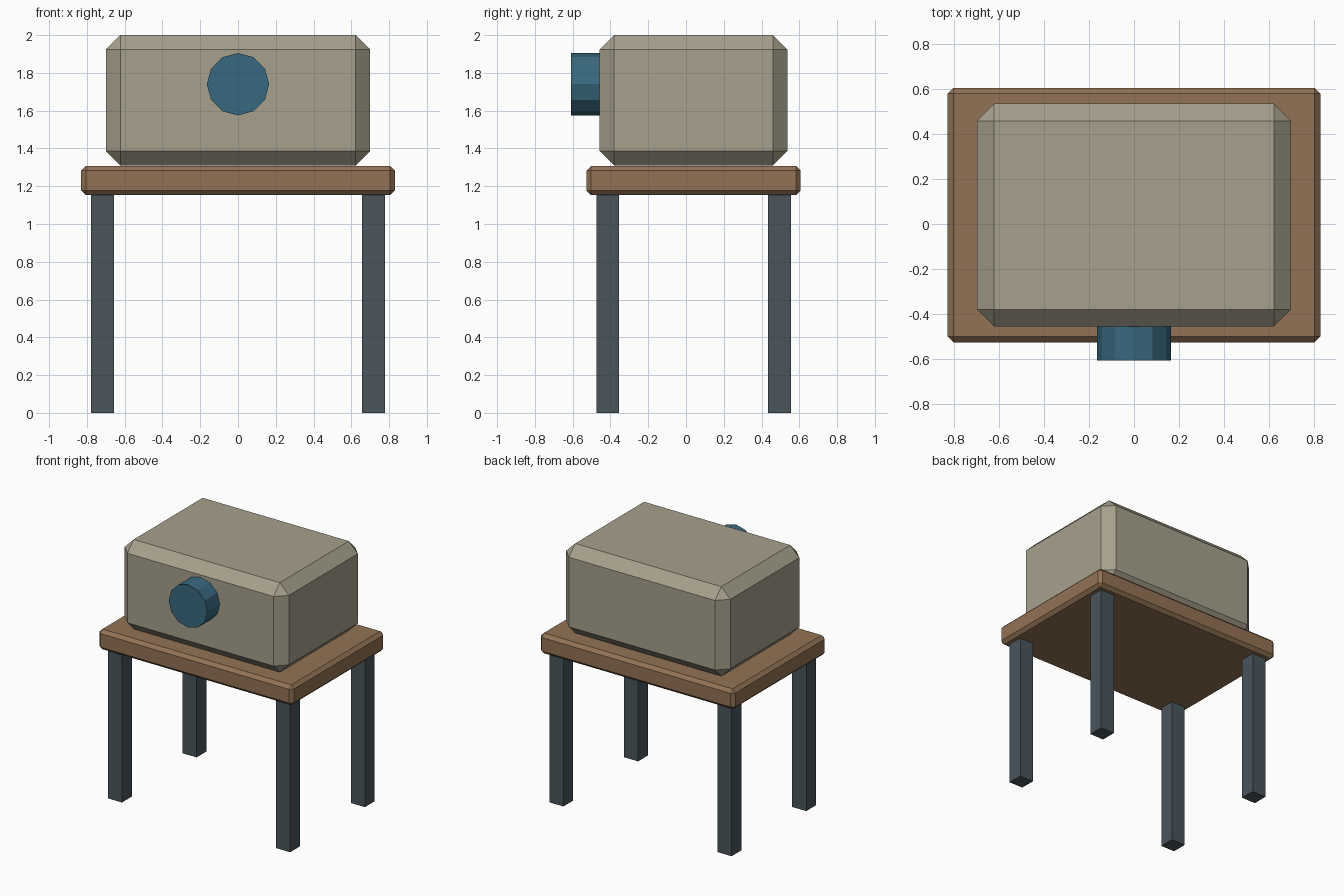
import bpy
from math import pi

if "Cube" in bpy.data.objects:
    bpy.data.objects.remove(bpy.data.objects["Cube"])


def material(name, rgb):
    mat = bpy.data.materials.new(name)
    mat.diffuse_color = (*rgb, 1)
    mat.use_nodes = True
    mat.node_tree.nodes["Principled BSDF"].inputs["Base Color"].default_value = mat.diffuse_color
    return mat


def box(name, center, size, mat, chamfer=0):
    bpy.ops.mesh.primitive_cube_add(size=1, location=center)
    ob = bpy.context.object
    ob.name = name
    ob.scale = size
    bpy.ops.object.transform_apply(location=False, rotation=False, scale=True)
    ob.data.materials.append(mat)
    if chamfer:
        mod = ob.modifiers.new("Chamfer", 'BEVEL')
        mod.width = chamfer
        mod.segments = 1
    return ob


beige = material("beige", (0.38, 0.35, 0.26))
wood = material("wood", (0.29, 0.17, 0.09))
steel = material("dark_steel", (0.065, 0.09, 0.105))
blue = material("blue", (0.04, 0.14, 0.21))

MID_Y = 0.04  # body, board and legs share this centre line

# Chamfered body resting on a wooden board
box("body", (0, MID_Y, 1.655), (1.40, 0.994, 0.69), beige, 0.077)
box("board", (0, MID_Y, 1.23), (1.66, 1.134, 0.155), wood, 0.025)

# Four square legs
for side, sx in (("left", -1), ("right", 1)):
    for end, sy in (("front", -1), ("back", 1)):
        box(f"{end}_{side}_leg", (sx * 0.717, MID_Y + sy * 0.455, 0.577),
            (0.12, 0.12, 1.154), steel)

# Twelve-sided knob on the front
bpy.ops.mesh.primitive_cylinder_add(vertices=12, radius=0.165, depth=0.155,
                                    location=(0, -0.531, 1.74),
                                    rotation=(pi / 2, 0, 0))
knob = bpy.context.object
knob.name = "front_knob"
knob.data.materials.append(blue)
